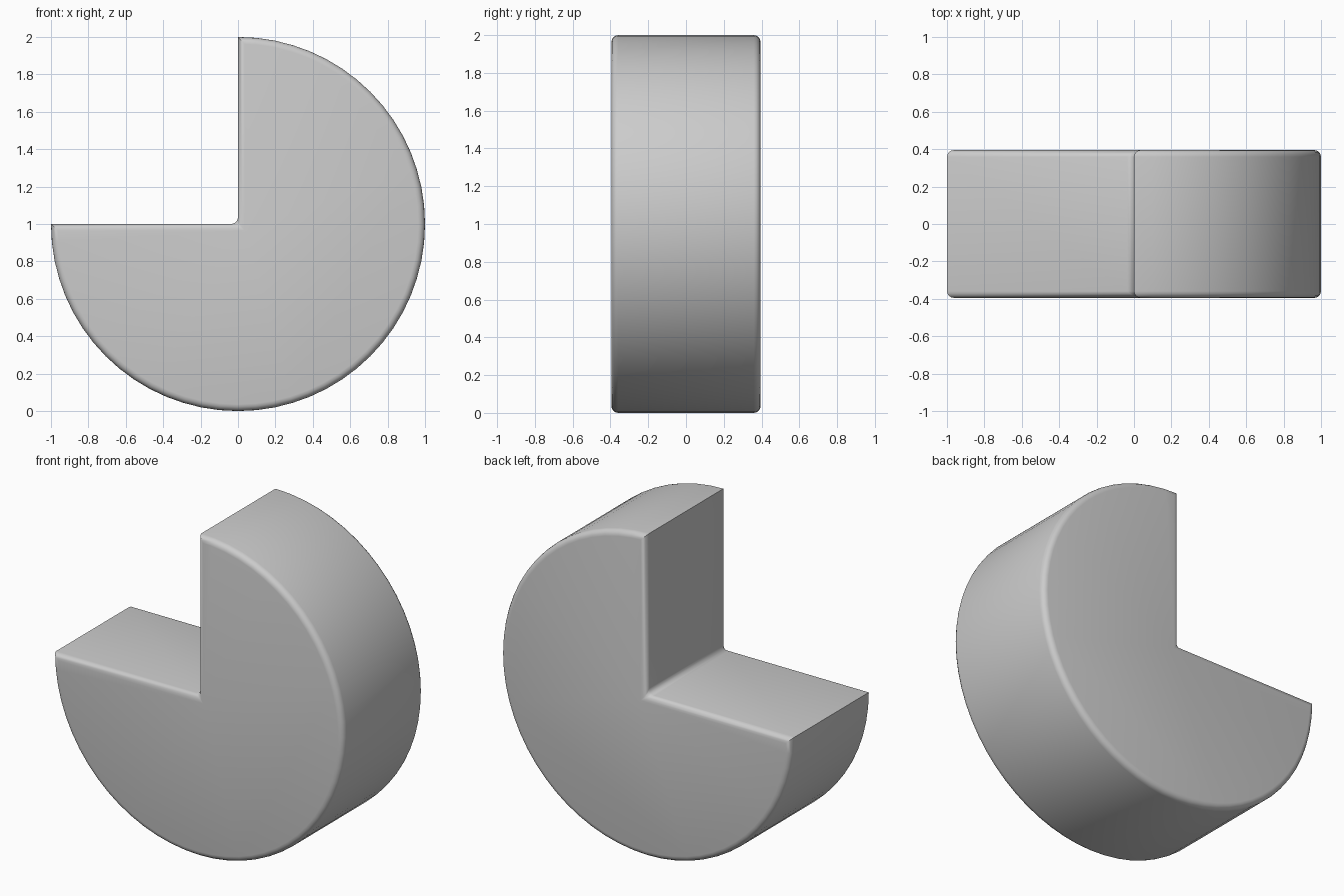
import bpy, bmesh, math

if "Cube" in bpy.data.objects:
    bpy.data.objects.remove(bpy.data.objects["Cube"])

HALF = 0.395      # half thickness
ROUND = 0.036     # edge rounding
SIDES = 64        # sides of the full circle

bm = bmesh.new()

# Three-quarter disc profile: notch corner, then the arc from left, under, to top
pts = [(0.0, 1.0)]
for i in range(SIDES * 3 // 4 + 1):
    a = math.pi + 2 * math.pi * i / SIDES
    pts.append((math.cos(a), 1 + math.sin(a)))
face = bm.faces.new([bm.verts.new((x, -HALF, z)) for x, z in pts])

# Extrude to full thickness
ext = bmesh.ops.extrude_face_region(bm, geom=[face], use_keep_orig=True)
for v in ext["geom"]:
    if isinstance(v, bmesh.types.BMVert):
        v.co.y = HALF
bmesh.ops.recalc_face_normals(bm, faces=bm.faces)

# Round the front and back outlines and the inner notch corner
edges = []
for e in bm.edges:
    a, b = e.verts
    on_cap = abs(a.co.y - b.co.y) < 1e-5
    inner = all(abs(v.co.x) < 1e-5 and abs(v.co.z - 1) < 1e-5 for v in e.verts)
    if on_cap or inner:
        edges.append(e)
res = bmesh.ops.bevel(bm, geom=edges, offset=ROUND, offset_type='OFFSET',
                      segments=4, profile=0.5, affect='EDGES', clamp_overlap=False)
for f in res["faces"]:
    f.smooth = True
bmesh.ops.recalc_face_normals(bm, faces=bm.faces)

mesh = bpy.data.meshes.new("three_quarter_disc")
bm.to_mesh(mesh)
bm.free()
disc = bpy.data.objects.new("three_quarter_disc", mesh)
bpy.context.collection.objects.link(disc)

# Keep the outer notch edges crisp
bpy.context.view_layer.objects.active = disc
disc.select_set(True)
mesh.set_sharp_from_angle(angle=math.radians(35))
